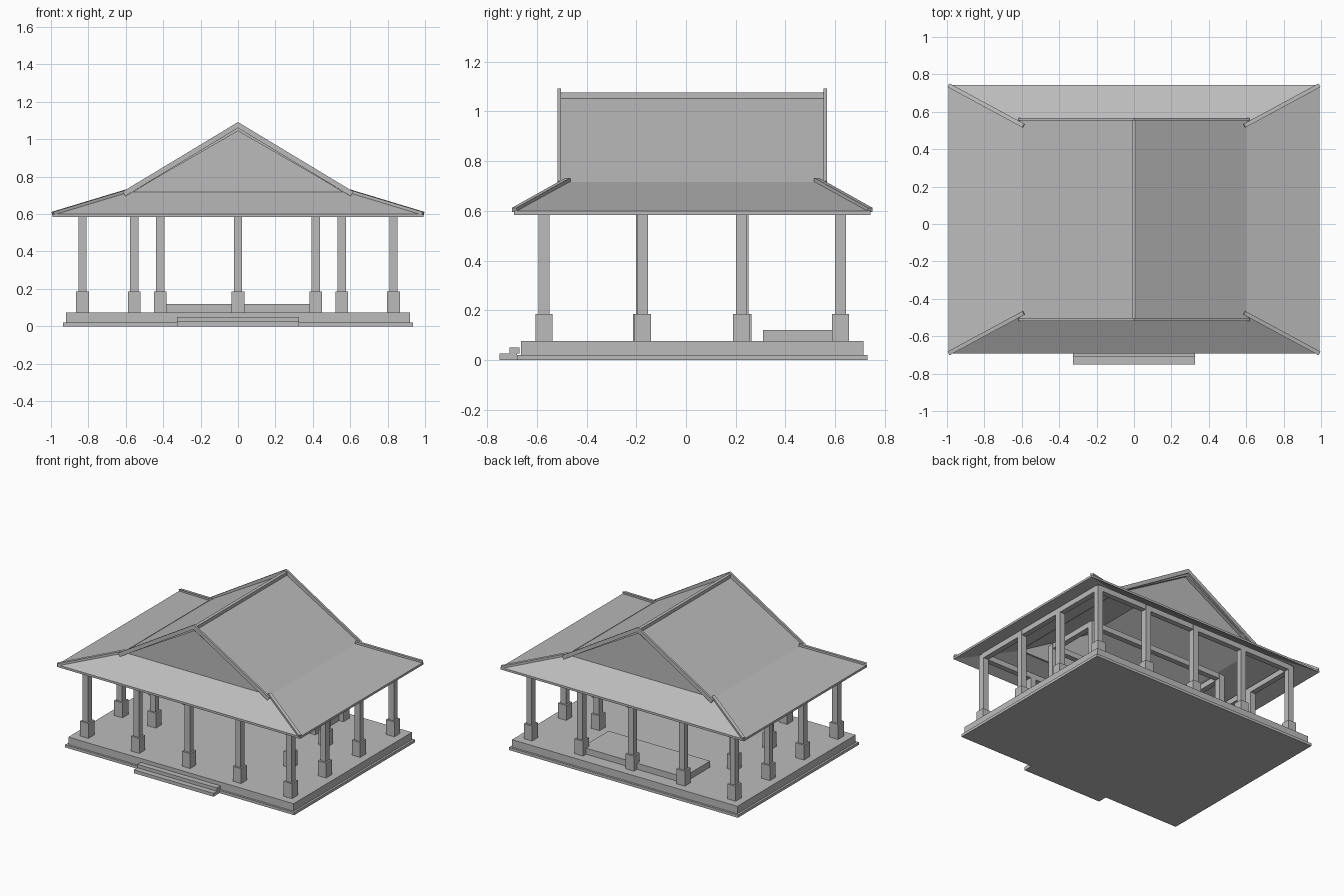
import bpy
import bmesh
from mathutils import Vector

CY = 0.025  # middle of the platform and roof in depth

cube = bpy.data.objects.get("Cube")
if cube:
    bpy.data.objects.remove(cube, do_unlink=True)

GREY = bpy.data.materials.new("plain grey")
GREY.use_nodes = True
GREY.diffuse_color = (0.5, 0.5, 0.5, 1)
GREY.node_tree.nodes["Principled BSDF"].inputs["Base Color"].default_value = GREY.diffuse_color


def finish(name, bm):
    bmesh.ops.recalc_face_normals(bm, faces=bm.faces)
    mesh = bpy.data.meshes.new(name)
    bm.to_mesh(mesh)
    bm.free()
    mesh.materials.append(GREY)
    obj = bpy.data.objects.new(name, mesh)
    bpy.context.collection.objects.link(obj)
    return obj


def box(name, x0, x1, y0, y1, z0, z1):
    bm = bmesh.new()
    bmesh.ops.create_cube(bm, size=1)
    for v in bm.verts:
        v.co = ((x0 + x1) / 2 + v.co.x * (x1 - x0),
                (y0 + y1) / 2 + v.co.y * (y1 - y0),
                (z0 + z1) / 2 + v.co.z * (z1 - z0))
    return finish(name, bm)


def extrude_y(name, profile, y0, y1):
    """Extrude an x-z outline along the depth."""
    bm = bmesh.new()
    face = bm.faces.new([bm.verts.new((x, y0, z)) for x, z in profile])
    new = bmesh.ops.extrude_face_region(bm, geom=[face])["geom"]
    bmesh.ops.translate(bm, vec=(0, y1 - y0, 0),
                        verts=[g for g in new if isinstance(g, bmesh.types.BMVert)])
    return finish(name, bm)


def bar(name, a, b, width, height):
    """Square-ended bar between two points."""
    a, b = Vector(a), Vector(b)
    along = (b - a).normalized()
    side = along.cross(Vector((0, 0, 1))).normalized()
    up = side.cross(along)
    bm = bmesh.new()
    bmesh.ops.create_cube(bm, size=1)
    for v in bm.verts:
        v.co = ((a + b) / 2 + along * v.co.x * (b - a).length
                + side * v.co.y * width + up * v.co.z * height)
    return finish(name, bm)


# Platform, steps and stage
box("platform_foot", -0.935, 0.935, CY - 0.705, CY + 0.705, 0, 0.02)
box("platform", -0.92, 0.92, CY - 0.69, CY + 0.69, 0.02, 0.075)
box("lower_step", -0.325, 0.325, -0.75, -0.68, 0, 0.025)
box("upper_step", -0.325, 0.325, -0.71, -0.67, 0.025, 0.05)
box("stage", -0.415, 0.415, 0.31, 0.62, 0.075, 0.12)

# Columns on square plinths
xs = [i * 0.4155 for i in (-2, -1, 0, 1, 2)]
ys = [CY + i * 0.199 for i in (-3, -1, 1, 3)]
spots = [(x, y) for x in xs for y in (ys[0], ys[-1])]
spots += [(x, y) for x in (xs[0], xs[-1]) for y in ys[1:-1]]
inner_x, inner_y = 0.555, 0.205
spots += [(sx * inner_x, CY + sy * inner_y) for sx in (-1, 1) for sy in (-1, 1)]
for x, y in spots:
    box("column_plinth", x - 0.034, x + 0.034, y - 0.034, y + 0.034, 0.075, 0.185)
    box("column", x - 0.022, x + 0.022, y - 0.022, y + 0.022, 0.185, 0.62)

# Beams joining the outer and inner columns
for hx, hy, label in ((xs[-1], 0.597, "outer"), (inner_x, inner_y, "inner")):
    for s in (-1, 1):
        y = CY + s * hy
        box(label + "_long_beam", -hx, hx, y - 0.02, y + 0.02, 0.585, 0.625)
        box(label + "_side_beam", s * hx - 0.02, s * hx + 0.02, CY - hy, CY + hy, 0.585, 0.625)

# Lower roof: sloping skirt with an open middle
bm = bmesh.new()
loops = []
for hx, hy, z in ((0.993, 0.718, 0.6), (0.6, 0.505, 0.717),
                  (0.6, 0.505, 0.7), (0.993, 0.718, 0.584)):
    loops.append([bm.verts.new((sx * hx, CY + sy * hy, z))
                  for sx, sy in ((-1, -1), (1, -1), (1, 1), (-1, 1))])
for k in range(4):
    a, b = loops[k], loops[(k + 1) % 4]
    for i in range(4):
        j = (i + 1) % 4
        bm.faces.new((a[i], a[j], b[j], b[i]))
finish("lower_roof", bm)

# Hip ridges
for sx in (-1, 1):
    for sy in (-1, 1):
        bar("hip_ridge", (sx * 0.99, CY + sy * 0.716, 0.604),
            (sx * 0.59, CY + sy * 0.5, 0.725), 0.022, 0.016)

# Upper gabled roof with its ridge cap
extrude_y("upper_roof", [(-0.61, 0.708), (0, 1.06), (0.61, 0.708),
                         (0.6, 0.698), (0, 1.044), (-0.6, 0.698)], CY - 0.53, CY + 0.53)
box("ridge_cap", -0.012, 0.012, CY - 0.53, CY + 0.53, 1.045, 1.077)

# Gable walls and edge boards at both ends
for s in (-1, 1):
    extrude_y("gable_wall", [(-0.59, 0.702), (0.59, 0.702), (0, 1.05)],
              CY + s * 0.495, CY + s * 0.505)
    extrude_y("gable_board", [(-0.617, 0.72), (0, 1.092), (0.617, 0.72),
                              (0.602, 0.696), (0, 1.06), (-0.602, 0.696)],
              CY + s * 0.528, CY + s * 0.543)
